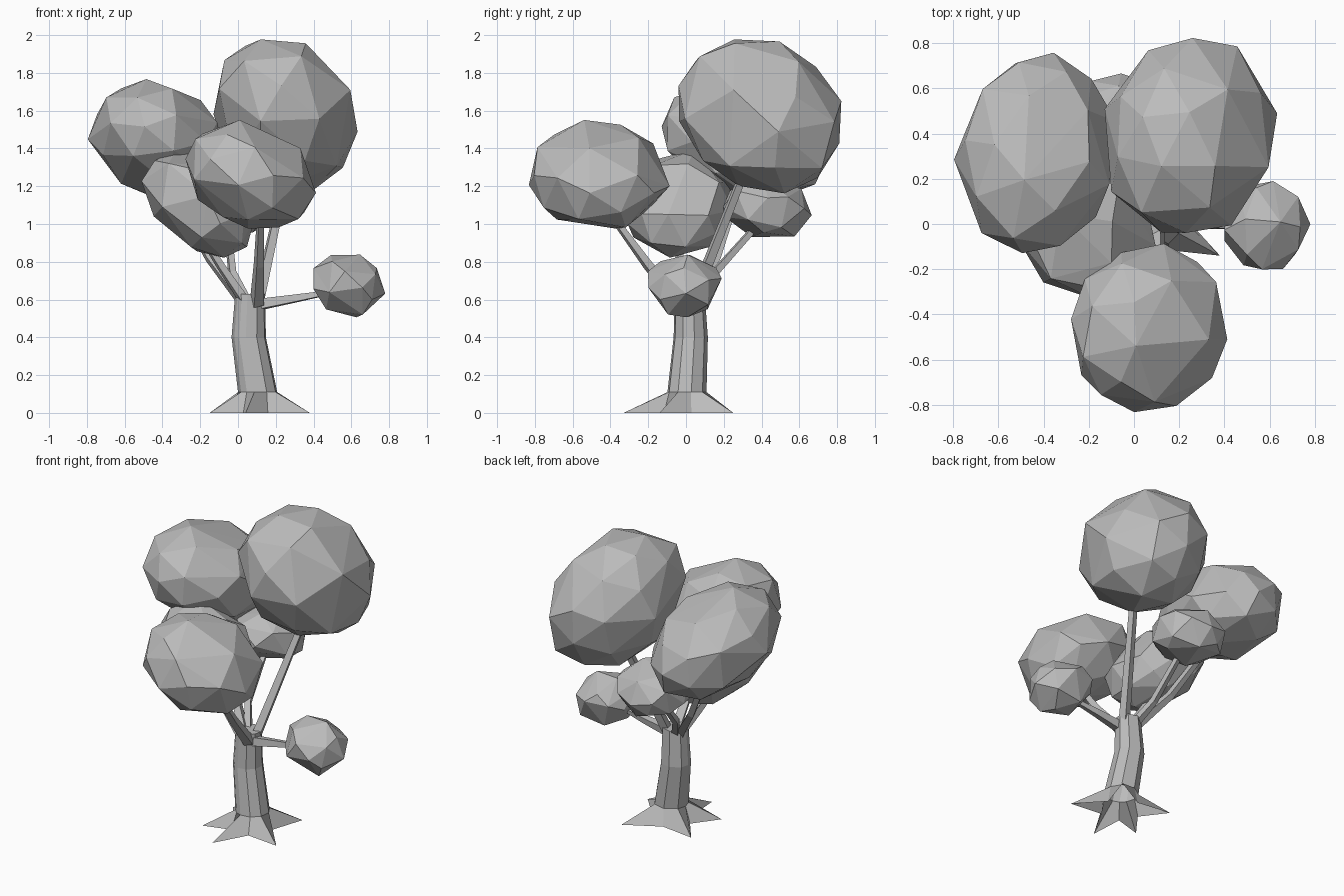
import bpy, bmesh, math, random
from mathutils import Vector, Euler, Matrix

if "Cube" in bpy.data.objects:
    bpy.data.objects.remove(bpy.data.objects["Cube"])

GREY = (0.5, 0.5, 0.5, 1)
grey = bpy.data.materials.new("plain grey")
grey.use_nodes = True
grey.diffuse_color = GREY
grey.node_tree.nodes["Principled BSDF"].inputs["Base Color"].default_value = GREY


def finish(bm, name):
    bmesh.ops.recalc_face_normals(bm, faces=bm.faces)
    mesh = bpy.data.meshes.new(name)
    bm.to_mesh(mesh)
    bm.free()
    mesh.materials.append(grey)
    obj = bpy.data.objects.new(name, mesh)
    bpy.context.collection.objects.link(obj)
    return obj


def loft(bm, rings, cap_start=True):
    """Bridge equal-length rings of points and cap the ends."""
    loops = [[bm.verts.new(p) for p in ring] for ring in rings]
    n = len(loops[0])
    for low, high in zip(loops, loops[1:]):
        for i in range(n):
            j = (i + 1) % n
            bm.faces.new((low[i], low[j], high[j], high[i]))
    bm.faces.new(loops[-1])
    if cap_start:
        bm.faces.new(loops[0])


def foliage(name, centre, radii, skew, keep, seed):
    """Faceted, slightly irregular ellipsoid; skew leans it in xy, xz and yz."""
    rng = random.Random(seed)
    (rx, ry, rz), (xy, xz, yz) = radii, skew
    shape = Matrix(((rx, xy, xz), (xy, ry, yz), (xz, yz, rz)))
    spin = Euler([rng.uniform(0, 3) for _ in range(3)]).to_matrix()
    bm = bmesh.new()
    bmesh.ops.create_icosphere(bm, subdivisions=2, radius=1.02)
    for v in bm.verts:
        v.co = Vector(centre) + shape @ spin @ v.co * rng.uniform(0.97, 1.03)
    obj = finish(bm, name)
    mod = obj.modifiers.new("coarser facets", 'DECIMATE')
    mod.ratio = keep


def branch(name, points, r0, r1):
    """Four-sided tapering limb along a path."""
    pts = [Vector(p) for p in points]
    rings = []
    for k, p in enumerate(pts):
        d = (pts[min(k + 1, len(pts) - 1)] - pts[max(k - 1, 0)]).normalized()
        u = d.cross(Vector((0.3, -1, 0.2))).normalized()
        w = d.cross(u)
        r = r0 + (r1 - r0) * k / (len(pts) - 1)
        rings.append([p + r * (u * math.cos(a) + w * math.sin(a))
                      for a in (math.pi * (i / 2 + 0.25) for i in range(4))])
    bm = bmesh.new()
    loft(bm, rings)
    finish(bm, name)


# Trunk with five spreading roots
tips = [Vector(t) for t in ((0.38, -0.14, 0), (0.3, 0.25, 0), (-0.15, 0.16, 0),
                            (-0.15, -0.16, 0), (0.04, -0.33, 0))]
foot = Vector((0.1, 0, 0))
directions, star = [], []
for tip, following in zip(tips, tips[1:] + tips[:1]):
    a, b = (tip - foot).normalized(), (following - foot).normalized()
    mid = (a + b).normalized()
    directions += [a, mid]
    star += [tip, foot + mid * 0.13]
rings = [star]
for x, y, z, r in ((0.105, 0.005, 0.11, 0.105), (0.058, 0.025, 0.4, 0.092),
                   (0.065, 0.02, 0.63, 0.08)):
    rings.append([Vector((x, y, z)) + d * r for d in directions])
bm = bmesh.new()
loft(bm, rings, cap_start=False)
finish(bm, "trunk")

# Branches
branch("branch_top", [(0.11, 0.04, 0.6), (0.26, 0.31, 1.28)], 0.035, 0.025)
branch("branch_front", [(0.1, -0.03, 0.58), (0.11, -0.2, 0.78), (0.12, -0.42, 1.08)], 0.04, 0.018)
branch("branch_right", [(0.02, 0.03, 0.6), (-0.15, 0.16, 0.82), (-0.38, 0.3, 1.24)], 0.035, 0.02)
branch("branch_centre", [(0.03, -0.02, 0.6), (-0.08, -0.03, 0.76), (-0.2, -0.04, 0.95)], 0.03, 0.02)
branch("branch_back", [(0.04, 0.05, 0.6), (-0.03, 0.15, 0.74), (-0.06, 0.4, 1.02)], 0.03, 0.02)
branch("branch_left", [(0.09, 0, 0.57), (0.3, 0, 0.605), (0.5, -0.01, 0.64)], 0.04, 0.014)

# Foliage clumps
foliage("foliage_top", (0.245, 0.385, 1.58), (0.38, 0.44, 0.41), (0.012, -0.031, -0.03), 0.8, 1)
foliage("foliage_right", (-0.425, 0.31, 1.44), (0.35, 0.435, 0.305), (0.009, -0.025, -0.037), 0.8, 2)
foliage("foliage_front", (0.065, -0.465, 1.255), (0.335, 0.365, 0.283), (0.009, -0.037, -0.005), 0.7, 3)
foliage("foliage_centre", (-0.2, -0.045, 1.11), (0.285, 0.29, 0.275), (0, -0.055, 0), 0.65, 4)
foliage("foliage_back", (-0.065, 0.43, 1.085), (0.225, 0.23, 0.163), (0, 0, -0.01), 0.55, 5)
foliage("foliage_left", (0.58, -0.01, 0.675), (0.188, 0.195, 0.165), (0, -0.01, 0), 0.5, 6)
